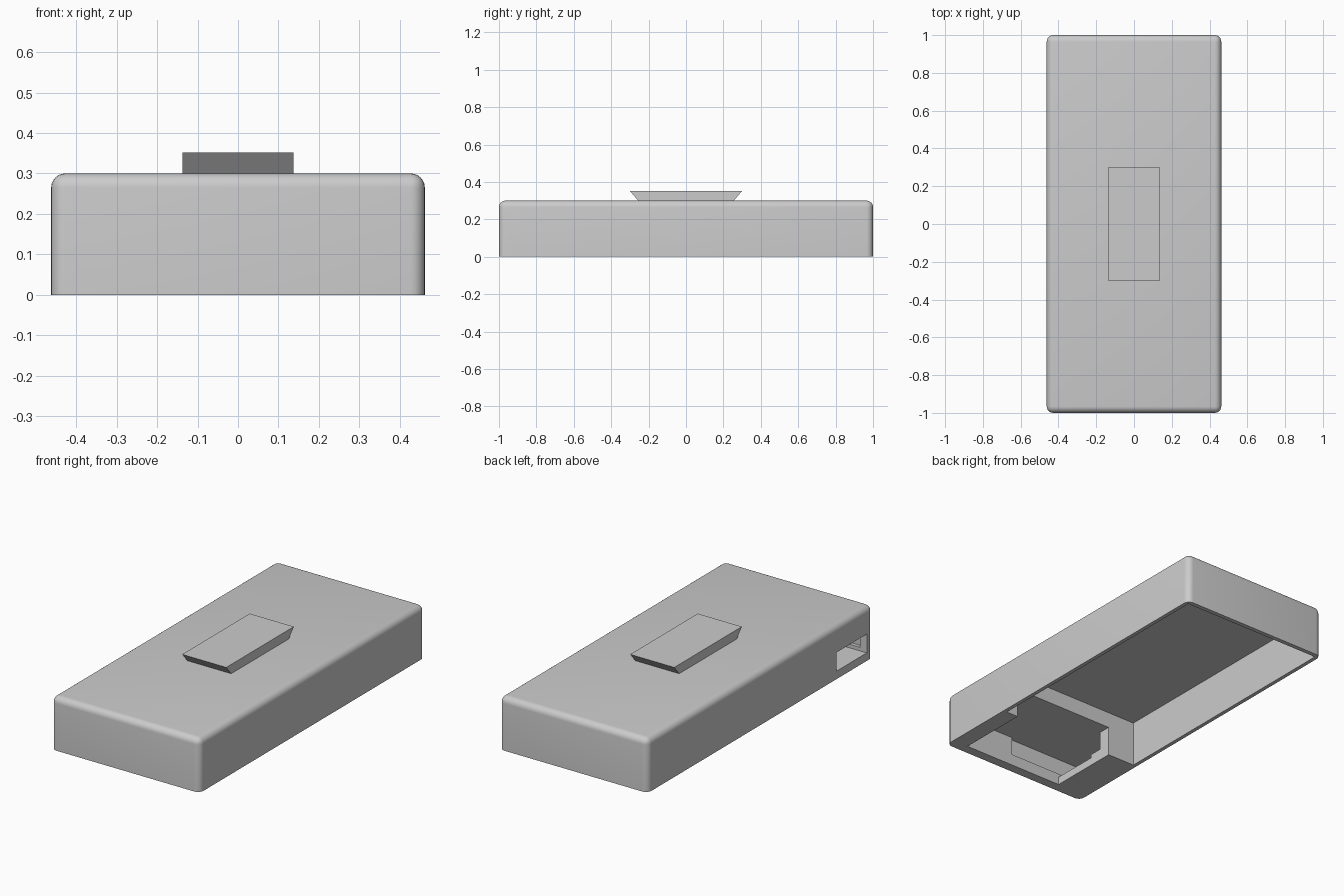
import bpy, bmesh, math
from mathutils import Matrix, Vector

if "Cube" in bpy.data.objects:
    bpy.data.objects.remove(bpy.data.objects["Cube"])

GREY = (0.6, 0.6, 0.6, 1)
mat = bpy.data.materials.new("plain grey")
mat.use_nodes = True
mat.diffuse_color = GREY
mat.node_tree.nodes["Principled BSDF"].inputs["Base Color"].default_value = GREY


def box(name, x, y, z):
    """Box between the given (low, high) pairs."""
    bm = bmesh.new()
    bmesh.ops.create_cube(bm, size=1)
    size = [b - a for a, b in (x, y, z)]
    mid = Vector([(a + b) / 2 for a, b in (x, y, z)])
    bm.transform(Matrix.Translation(mid) @ Matrix.Diagonal((*size, 1)))
    mesh = bpy.data.meshes.new(name)
    bm.to_mesh(mesh)
    bm.free()
    mesh.materials.append(mat)
    obj = bpy.data.objects.new(name, mesh)
    bpy.context.collection.objects.link(obj)
    return obj


def edit(obj, action):
    bm = bmesh.new()
    bm.from_mesh(obj.data)
    action(bm)
    bm.to_mesh(obj.data)
    bm.free()


# Case: rounded on every edge except the open underside
case = box("case", (-0.462, 0.462), (-1, 1), (0, 0.3))


def round_case(bm):
    edges = [e for e in bm.edges if max(v.co.z for v in e.verts) > 0.1]
    bmesh.ops.bevel(bm, geom=edges, offset=0.035, segments=6, profile=0.5,
                    affect='EDGES', clamp_overlap=True)


edit(case, round_case)

# Hollows: main cavity, connector pocket, its recess and the side port
hollows = [
    box("main_cavity", (-0.44, 0.44), (-0.53, 0.975), (-0.1, 0.258)),
    box("connector_pocket", (-0.268, 0.365), (-0.945, -0.5), (-0.1, 0.168)),
    box("connector_recess", (-0.42, 0.057), (-0.965, -0.6), (0.065, 0.168)),
    box("side_port", (-0.6, -0.2), (-0.945, -0.675), (0.045, 0.15)),
]
for cutter in hollows:
    cut = case.modifiers.new(cutter.name, 'BOOLEAN')
    cut.operation = 'DIFFERENCE'
    cut.solver = 'EXACT'
    cut.object = cutter
    bpy.context.view_layer.objects.active = case
    bpy.ops.object.modifier_apply(modifier=cut.name)
    bpy.data.objects.remove(cutter)

# Slider button: undercut at both ends
button = box("slider_button", (-0.137, 0.137), (-0.3, 0.3), (0.299, 0.352))


def undercut(bm):
    for v in bm.verts:
        if v.co.z < 0.32:
            v.co.y *= 0.85


edit(button, undercut)

bpy.ops.object.select_all(action='DESELECT')
case.select_set(True)
bpy.context.view_layer.objects.active = case
bpy.ops.object.shade_smooth_by_angle(angle=math.radians(30))
